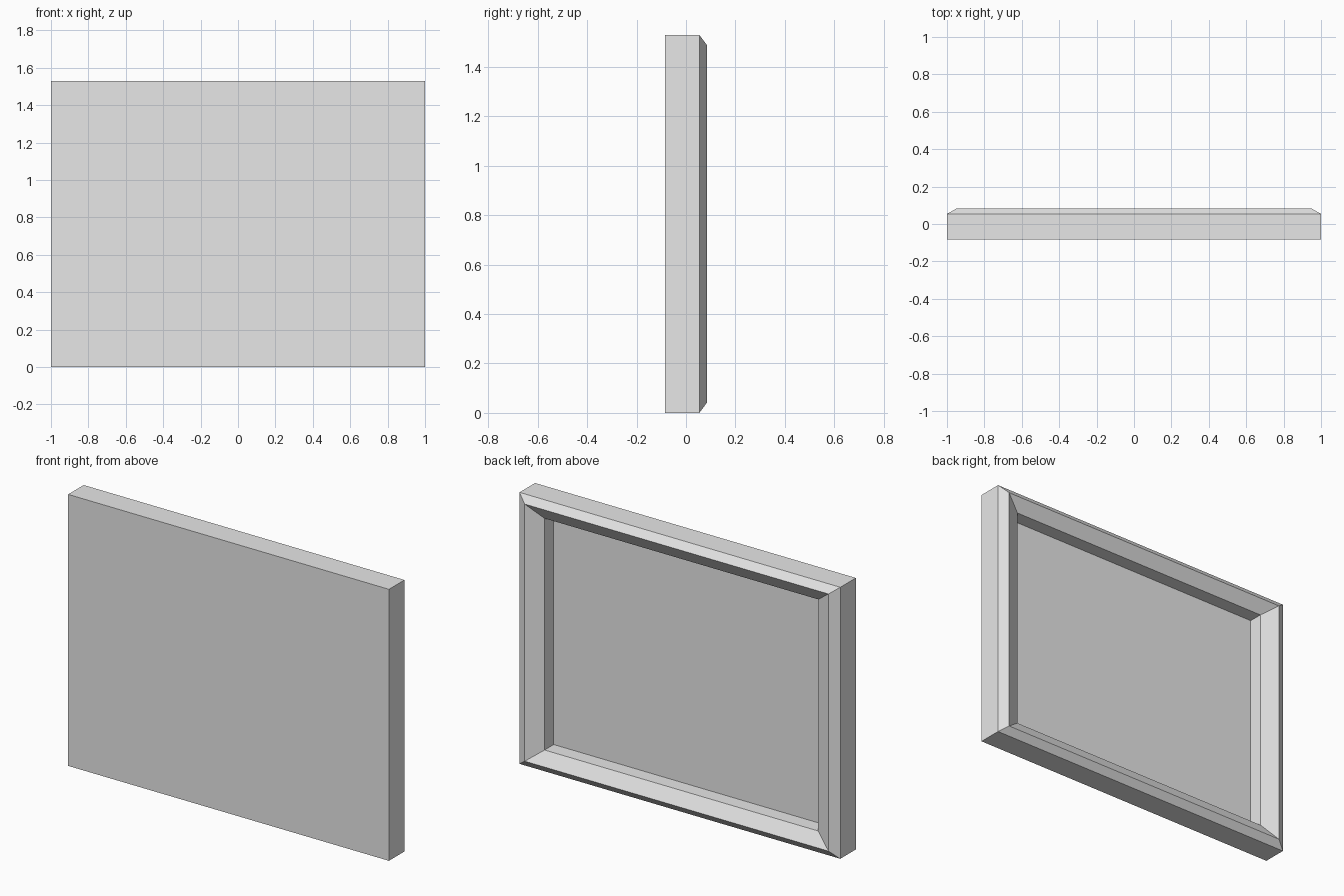
import bpy
import bmesh

cube = bpy.data.objects.get("Cube")
if cube:
    bpy.data.objects.remove(cube, do_unlink=True)

WIDTH, HEIGHT = 2.0, 1.53
FRONT = -0.084

grey = bpy.data.materials.new("light grey")
grey.diffuse_color = (0.8, 0.8, 0.8, 1)
grey.use_nodes = True
grey.node_tree.nodes["Principled BSDF"].inputs["Base Color"].default_value = (0.8, 0.8, 0.8, 1)

# Cross-section of the panel from front to back: (inset as share of half size, y)
profile = [
    (0.0, FRONT),      # front face
    (0.0, 0.054),      # outer side
    (0.053, 0.084),    # raised rim
    (0.147, 0.041),    # inner slope
    (0.147, -0.04),    # recess wall
]


def ring(bm, inset, y):
    """Rectangle of four vertices, shrunk evenly towards the centre."""
    hx, hz = WIDTH / 2 * (1 - inset), HEIGHT / 2 * (1 - inset)
    corners = [(-1, -1), (1, -1), (1, 1), (-1, 1)]
    return [bm.verts.new((sx * hx, y, HEIGHT / 2 + sz * hz)) for sx, sz in corners]


bm = bmesh.new()
rings = [ring(bm, inset, y) for inset, y in profile]

# Front and recessed back panels
bm.faces.new(rings[0])
bm.faces.new(rings[-1][::-1])

# Frame strips between neighbouring rings
for a, b in zip(rings, rings[1:]):
    for i in range(4):
        j = (i + 1) % 4
        bm.faces.new((a[i], b[i], b[j], a[j]))

bmesh.ops.recalc_face_normals(bm, faces=bm.faces)
mesh = bpy.data.meshes.new("framed_panel")
bm.to_mesh(mesh)
bm.free()
mesh.materials.append(grey)
panel = bpy.data.objects.new("framed_panel", mesh)
bpy.context.collection.objects.link(panel)
